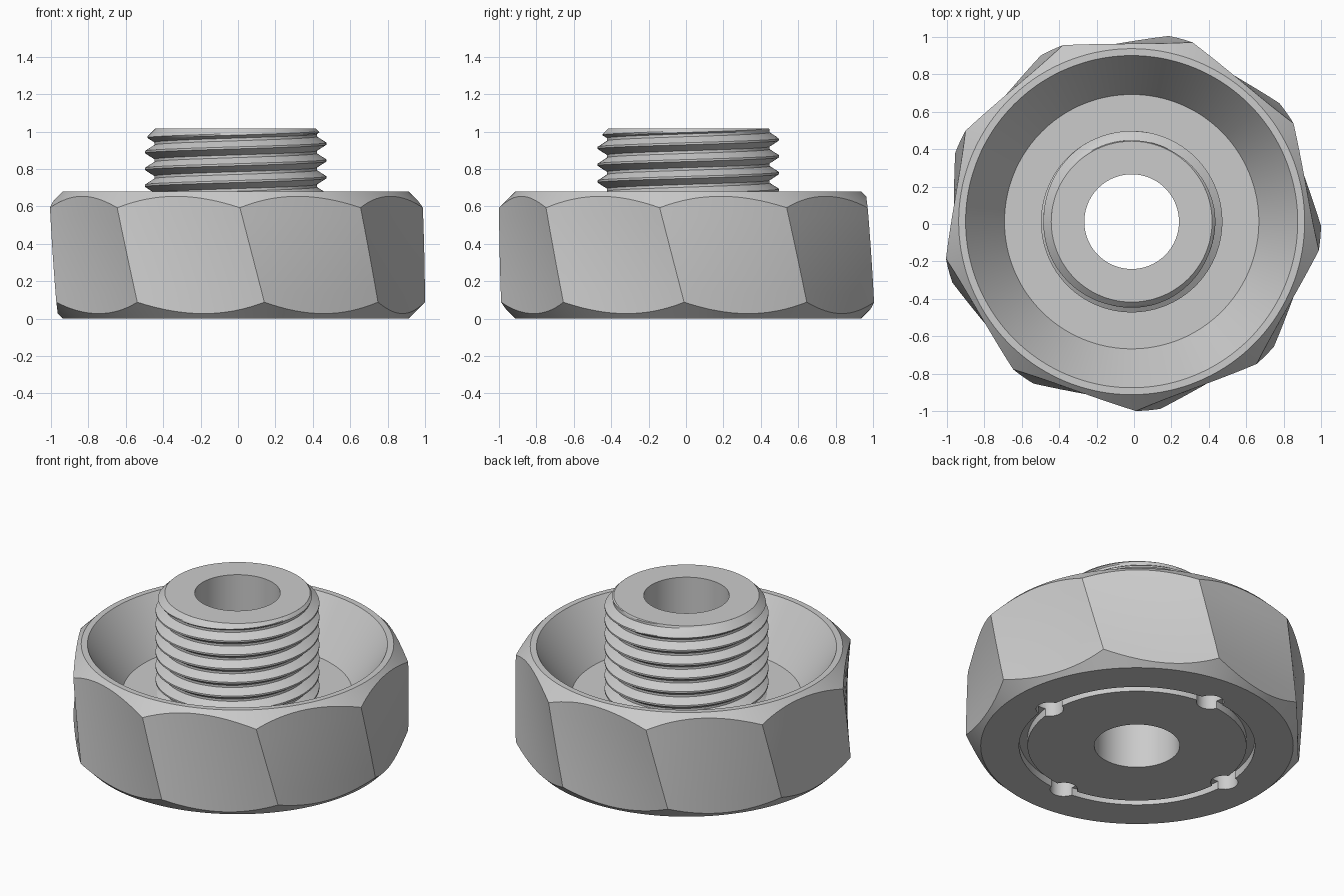
import bpy
import bmesh
from math import pi, tau, sin, cos, radians

if "Cube" in bpy.data.objects:
    bpy.data.objects.remove(bpy.data.objects["Cube"], do_unlink=True)

CENTRE = (-0.0125, 0.0125)      # axis of the fitting
SIDES, STEPS = 9, 16            # nine-sided body, columns per side
RADIUS, HEIGHT = 1.0125, 0.68   # body corner radius and height
END_R = 0.925                   # flat end radius left by the chamfers
FLOOR, TOP, BORE = 0.37, 1.015, 0.253

metal = bpy.data.materials.new("light grey metal")
metal.use_nodes = True
GREY = (0.6, 0.6, 0.6, 1)
metal.diffuse_color = GREY
metal.node_tree.nodes["Principled BSDF"].inputs["Base Color"].default_value = GREY


def polar(r, angle, z):
    return (CENTRE[0] + r * cos(angle), CENTRE[1] + r * sin(angle), z)


def skin(name, rows, closed):
    """Join rings of points into a surface."""
    bm = bmesh.new()
    rings = [[bm.verts.new(p) for p in row] for row in rows]
    pairs = list(zip(rings, rings[1:]))
    if closed:
        pairs.append((rings[-1], rings[0]))
    for a, b in pairs:
        for i in range(len(a)):
            j = (i + 1) % len(a)
            bm.faces.new((a[i], a[j], b[j], b[i]))
    bmesh.ops.remove_doubles(bm, verts=bm.verts, dist=0.0002)
    bmesh.ops.dissolve_degenerate(bm, edges=bm.edges, dist=0.0002)
    bmesh.ops.recalc_face_normals(bm, faces=bm.faces)
    mesh = bpy.data.meshes.new(name)
    bm.to_mesh(mesh)
    bm.free()
    mesh.materials.append(metal)
    obj = bpy.data.objects.new(name, mesh)
    bpy.context.collection.objects.link(obj)
    return obj


def activate(obj):
    bpy.ops.object.select_all(action="DESELECT")
    obj.select_set(True)
    bpy.context.view_layer.objects.active = obj


# Twisted nine-sided body with chamfered ends, bowl and underside groove
COLUMNS = SIDES * STEPS


def twist(z):
    return radians(-90 + 10 * (1 - z / HEIGHT))


def ring(r, z, turn):
    return [polar(r, tau * i / COLUMNS + turn, z) for i in range(COLUMNS)]


def side_row(t):
    row = []
    for i in range(COLUMNS):
        off = (i % STEPS / STEPS - 0.5) * tau / SIDES
        r = RADIUS * cos(pi / SIDES) / cos(off)
        cut = r - END_R                 # height where the chamfer meets the side
        z = cut + t * (HEIGHT - 2 * cut)
        row.append(polar(r, tau * i / COLUMNS + twist(z), z))
    return row


low, high = twist(0), twist(HEIGHT)
underside = [(BORE, FLOOR), (BORE, 0), (0.648, 0), (0.648, 0.05),
             (0.698, 0.05), (0.698, 0), (END_R, 0)]
bowl = [(END_R, HEIGHT), (0.888, HEIGHT), (0.68, FLOOR)]
rows = [ring(r, z, low) for r, z in underside]
rows += [side_row(k / 6) for k in range(7)]
rows += [ring(r, z, high) for r, z in bowl]
body = skin("twisted_nut_body", rows, True)

# Four blind pin holes on the groove
for k in range(4):
    bpy.ops.mesh.primitive_cylinder_add(
        vertices=32, radius=0.081, depth=0.24, location=polar(0.674, k * pi / 2, 0))
    cutter = bpy.context.object
    cutter.name = "pin_hole_cutter"
    cutter.hide_render = True
    cutter.data.materials.append(metal)
    cut = body.modifiers.new("pin_hole", "BOOLEAN")
    cut.operation, cut.solver, cut.object = "DIFFERENCE", "EXACT", cutter
    activate(body)
    bpy.ops.object.modifier_apply(modifier=cut.name)
    bpy.data.objects.remove(cutter, do_unlink=True)

# Hollow post with a helical thread
PITCH, CREST, ROOT, TIP = 0.09, 0.485, 0.435, 0.43
TURN_COLS = 120
PHASE = 0.89 / PITCH - 0.5      # places the crest around the post


def thread_radius(u):
    d = abs((u + 0.5) % 1 - 0.5)        # distance from the crest, in pitches
    t = min(max((d - 0.06) / 0.36, 0), 1)
    return CREST + (ROOT - CREST) * t


def thread_row(u):
    row = []
    for i in range(TURN_COLS):
        f = i / TURN_COLS
        z = min(max(PITCH * (u + f + PHASE), FLOOR), TOP)
        r = min(thread_radius(z / PITCH - f - PHASE), TIP + TOP - z)
        row.append(polar(r, tau * f, z))
    return row


def open_thread():
    """Thread faces, with the helix seam joined one pitch along."""
    half = [0, 0.06, 0.15, 0.24, 0.33, 0.42]
    marks = half + [1 - h for h in reversed(half[1:])]
    first = int(FLOOR / PITCH - PHASE) - 3
    last = int(TOP / PITCH - PHASE) + 3
    levels = [n + m for n in range(first, last) for m in marks]
    per_turn = len(marks)
    bm = bmesh.new()
    grid = [[bm.verts.new(p) for p in thread_row(u)] for u in levels]
    for a in range(len(grid) - per_turn - 1):
        for i in range(TURN_COLS):
            if i + 1 < TURN_COLS:
                right = (grid[a][i + 1], grid[a + 1][i + 1])
            else:
                right = (grid[a + per_turn][0], grid[a + per_turn + 1][0])
            bm.faces.new((grid[a][i], right[0], right[1], grid[a + 1][i]))
    bmesh.ops.remove_doubles(bm, verts=bm.verts, dist=0.0002)
    bmesh.ops.dissolve_degenerate(bm, edges=bm.edges, dist=0.0002)
    bmesh.ops.delete(bm, geom=[v for v in bm.verts if not v.link_faces], context="VERTS")
    bmesh.ops.recalc_face_normals(bm, faces=bm.faces)
    # Keep the thread facing outwards
    face = max(bm.faces, key=lambda f: f.calc_center_median().x)
    if face.normal.x < 0:
        bmesh.ops.reverse_faces(bm, faces=bm.faces)
    mesh = bpy.data.meshes.new("threaded_post")
    bm.to_mesh(mesh)
    bm.free()
    mesh.materials.append(metal)
    obj = bpy.data.objects.new("threaded_post", mesh)
    bpy.context.collection.objects.link(obj)
    return obj


post = open_thread()

# Bore wall and flat top of the post, closed underneath inside the body
collar = skin("post_bore", [ring(r, z, 0) for r, z in
              [(BORE, FLOOR), (BORE, TOP), (TIP, TOP), (TIP, FLOOR)]], True)

for obj in (body, post, collar):
    activate(obj)
    bpy.ops.object.shade_smooth_by_angle(angle=radians(25))
